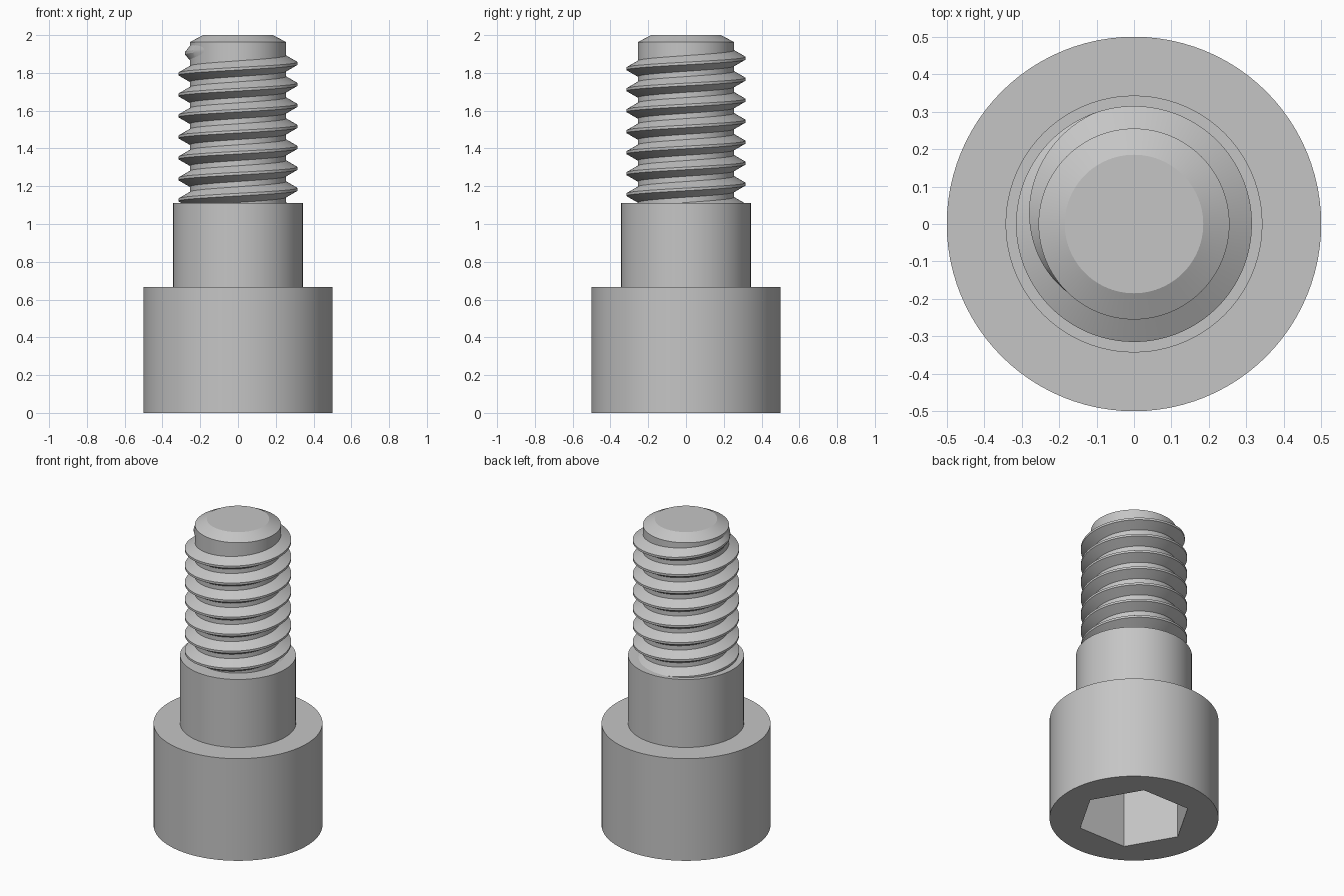
import bpy, bmesh
from math import sin, cos, pi, radians

if "Cube" in bpy.data.objects:
    bpy.data.objects.remove(bpy.data.objects["Cube"])

SEG = 96
PITCH = 1 / 9

steel = bpy.data.materials.new("grey_steel")
steel.use_nodes = True
colour = (0.56, 0.56, 0.56, 1)
steel.diffuse_color = colour
steel.node_tree.nodes["Principled BSDF"].inputs["Base Color"].default_value = colour


def finish(bm, name):
    bmesh.ops.recalc_face_normals(bm, faces=bm.faces[:])
    mesh = bpy.data.meshes.new(name)
    bm.to_mesh(mesh)
    bm.free()
    mesh.materials.append(steel)
    obj = bpy.data.objects.new(name, mesh)
    bpy.context.collection.objects.link(obj)
    bpy.ops.object.select_all(action="DESELECT")
    obj.select_set(True)
    bpy.context.view_layer.objects.active = obj
    bpy.ops.object.shade_smooth_by_angle(angle=radians(20))
    return obj


def skin(bm, a, b, closed=True):
    n = len(a)
    for i in range(n if closed else n - 1):
        j = (i + 1) % n
        bm.faces.new((a[i], a[j], b[j], b[i]))


def ring(bm, radius, z, hexagonal=False):
    verts = []
    for i in range(SEG):
        t = 2 * pi * i / SEG
        r = radius
        if hexagonal:
            r *= cos(pi / 6) / cos(t % (pi / 3) - pi / 6)
        verts.append(bm.verts.new((r * cos(t), r * sin(t), z)))
    return verts


# Turned body: socket floor, hex socket, head, shoulder, threaded core, chamfered tip
bm = bmesh.new()
rings = [ring(bm, 0.338, 0.40, True), ring(bm, 0.338, 0, True)]
for radius, z in [(0.5, 0), (0.5, 0.667), (0.343, 0.667), (0.343, 1.111),
                  (0.255, 1.111), (0.255, 1.963), (0.185, 2)]:
    rings.append(ring(bm, radius, z))
for a, b in zip(rings, rings[1:]):
    skin(bm, a, b)
bm.faces.new(rings[0])
bm.faces.new(rings[-1])
finish(bm, "screw_body")

# Right-handed helical thread, its lower end buried and its upper end fading out
CREST, ROOT = 0.315, 0.25
FADE_START, FADE_END = 110, 235
bm = bmesh.new()
sections = []
step = 360 / SEG
count = int((FADE_END + 7.4 * 360) / step)
for k in range(count + 1):
    deg = FADE_END - (count - k) * step
    fade = min(1, max(0, (deg - FADE_START) / (FADE_END - FADE_START)))
    crest = CREST + (ROOT - CREST) * fade
    z = 1.85 + PITCH * deg / 360
    t = radians(deg)
    profile = [(ROOT, -0.0445), (crest, -0.007), (crest, 0.007), (ROOT, 0.0445)]
    sections.append([bm.verts.new((r * cos(t), r * sin(t), z + dz)) for r, dz in profile])
for a, b in zip(sections, sections[1:]):
    skin(bm, a, b)
bm.faces.new(sections[0])
finish(bm, "screw_thread")
